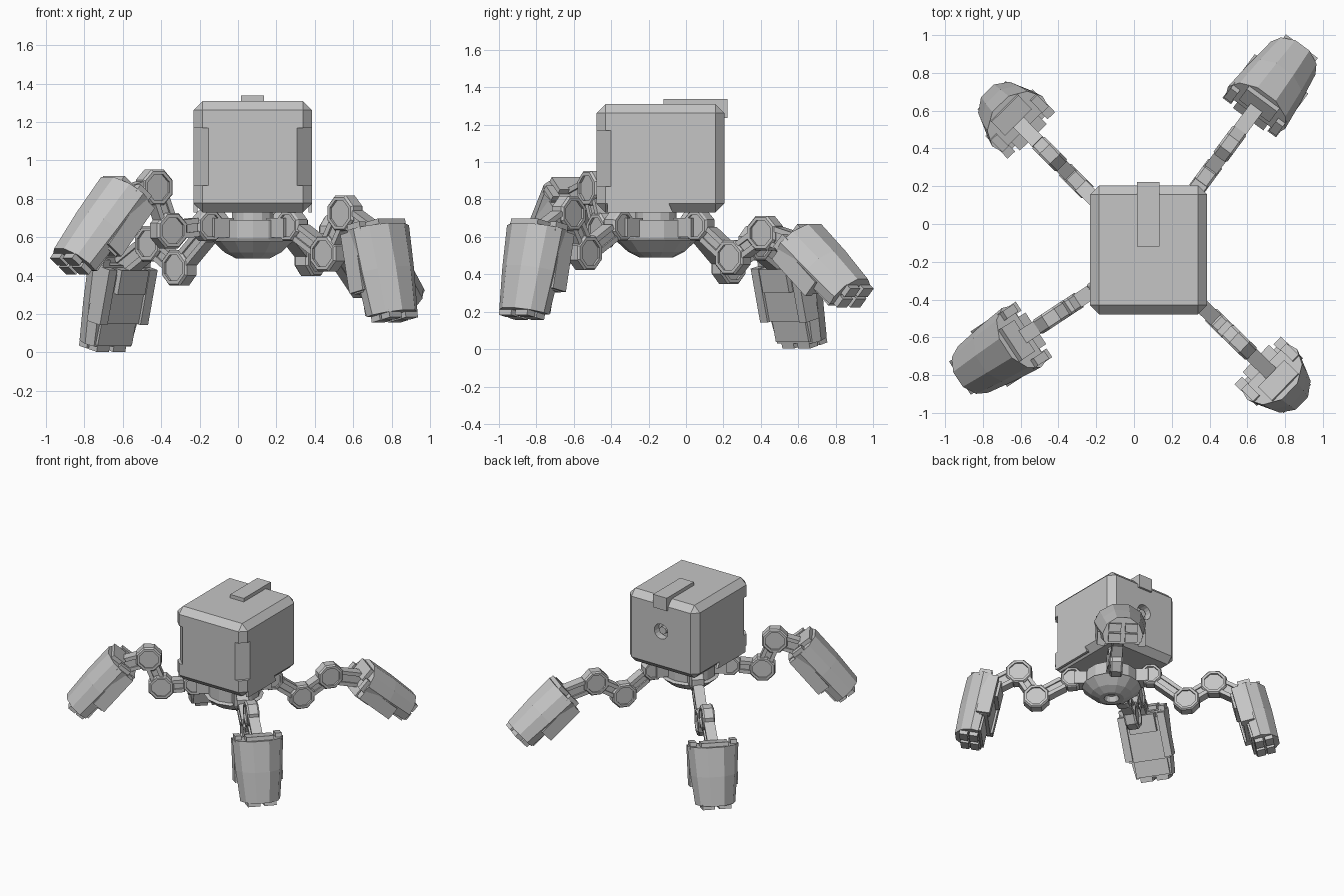
import bpy, bmesh, math
from mathutils import Matrix, Vector

if "Cube" in bpy.data.objects:
    bpy.data.objects.remove(bpy.data.objects["Cube"])

grey = bpy.data.materials.new("plain_grey")
grey.use_nodes = True
grey.diffuse_color = (0.56, 0.56, 0.56, 1)
grey.node_tree.nodes["Principled BSDF"].inputs["Base Color"].default_value = (0.56, 0.56, 0.56, 1)

CX, CY = 0.077, -0.16   # hub axis


def make(name, bm, matrix=Matrix()):
    bmesh.ops.transform(bm, matrix=matrix, verts=bm.verts)
    bmesh.ops.recalc_face_normals(bm, faces=bm.faces)
    mesh = bpy.data.meshes.new(name)
    bm.to_mesh(mesh)
    bm.free()
    mesh.materials.append(grey)
    ob = bpy.data.objects.new(name, mesh)
    bpy.context.scene.collection.objects.link(ob)
    return ob


def box(name, lo, hi, matrix=Matrix(), bevel=0):
    bm = bmesh.new()
    lo, hi = Vector(lo), Vector(hi)
    bmesh.ops.create_cube(bm, size=1)
    for v in bm.verts:
        v.co = (lo + hi) / 2 + v.co * (hi - lo)
    if bevel:
        bmesh.ops.bevel(bm, geom=bm.edges[:], offset=bevel, segments=1, affect='EDGES')
    return make(name, bm, matrix)


def loft(name, rings, matrix=Matrix()):
    bm = bmesh.new()
    loops = [[bm.verts.new(p) for p in ring] for ring in rings]
    for a, b in zip(loops, loops[1:]):
        for i in range(len(a)):
            j = (i + 1) % len(a)
            bm.faces.new((a[i], a[j], b[j], b[i]))
    bm.faces.new(loops[0])
    bm.faces.new(loops[-1])
    return make(name, bm, matrix)


def lathe(name, profile, sides, matrix=Matrix()):
    turn = [math.tau * (i + 0.5) / sides for i in range(sides)]
    return loft(name, [[(r * math.cos(a), r * math.sin(a), z) for a in turn]
                       for r, z in profile], matrix)


def carve(target, cutter):
    mod = target.modifiers.new("cut", 'BOOLEAN')
    mod.operation = 'DIFFERENCE'
    mod.solver = 'EXACT'
    mod.object = cutter
    bpy.context.view_layer.objects.active = target
    bpy.ops.object.modifier_apply(modifier=mod.name)
    bpy.data.objects.remove(cutter)


# Head: chamfered block, recessed front corners, round socket in the back
head = box("head", (-0.232, -0.478, 0.73), (0.386, 0.205, 1.31), bevel=0.048)
for x in (-0.232, 0.386):
    turn = Matrix.Translation((x, -0.478, 1.02)) @ Matrix.Rotation(math.pi / 4, 4, 'Z')
    carve(head, box("corner_cutter", (-0.055, -0.055, -0.15), (0.055, 0.055, 0.15), turn))
back = Matrix.Translation((CX, 0.205, 1.05)) @ Matrix.Rotation(-math.pi / 2, 4, 'X')
carve(head, lathe("socket_cutter", [(0.06, -0.06), (0.06, 0.05)], 16, back))
lathe("socket_pin", [(0.03, -0.07), (0.03, -0.02)], 12, back)

# Strap over the top and down the back
box("top_strap", (0.015, -0.12, 1.3), (0.135, 0.222, 1.338))
box("strap_hook", (0.015, 0.16, 1.235), (0.135, 0.222, 1.33))

# Trapezoid cheek plates filling the lower side chamfers
for side, x in (("right", -0.232), ("left", 0.366)):
    outline = ((-0.42, 0.73), (-0.07, 0.73), (-0.11, 0.82), (-0.42, 0.82))
    loft(side + "_cheek", [[(px, y, z) for y, z in outline] for px in (x, x + 0.02)])

# Hub below the head
lathe("hub", [(0.04, 0.53), (0.055, 0.49), (0.09, 0.49), (0.15, 0.52), (0.215, 0.58),
              (0.19, 0.59), (0.19, 0.69), (0.11, 0.69), (0.11, 0.74)],
      14, Matrix.Translation((CX, CY, 0)))


def joint(name, p, radius, width, matrix):
    """Eight-sided drum across the leg, with recessed caps."""
    h = width / 2
    rim = radius * 0.72
    m = matrix @ Matrix.Translation((p[0], 0, p[1])) @ Matrix.Rotation(math.pi / 2, 4, 'X')
    lathe(name, [(rim, 0.014 - h), (rim, -h), (radius * 0.9, -h), (radius, 0.012 - h),
                 (radius, h - 0.012), (radius * 0.9, h), (rim, h), (rim, h - 0.014)], 8, m)


def link(name, a, b, matrix, width=0.054, height=0.085):
    """Bar with raised edge rails between two joints."""
    d = Vector((b[0] - a[0], 0, b[1] - a[1]))
    length = d.length
    d.normalize()
    up = Vector((-d.z, 0, d.x))
    frame = Matrix((d, (0, 1, 0), up)).transposed().to_4x4()
    m = matrix @ Matrix.Translation((a[0], 0, a[1])) @ frame
    w, h = width / 2, height / 2
    box(name, (0, -w, -h), (length, w, h), m)
    for s, tag in ((-1, "lower"), (1, "upper")):
        z = s * (h - 0.008)
        box(name + "_" + tag + "_rail", (0.075, -w - 0.012, z - 0.014),
            (length - 0.075, w + 0.012, z + 0.014), m)


def foot(name, top, tip, matrix):
    """Faceted shin shell: x outward, y across, z from the tip up."""
    d = Vector((top[0] - tip[0], 0, top[1] - tip[1]))
    length = d.length
    d.normalize()
    out = Vector((d.z, 0, -d.x))
    frame = Matrix((out, (0, 1, 0), d)).transposed().to_4x4()
    m = matrix @ Matrix.Translation((tip[0], 0, tip[1])) @ frame

    half = [(-0.08, 0.172), (-0.02, 0.188), (0.06, 0.15), (0.115, 0.06)]
    section = half + [(x, -y) for x, y in reversed(half)]
    levels = ((0.03, 0.78, 0.92), (length * 0.5, 0.91, 1.0), (length - 0.03, 1.0, 0.98))
    loft(name + "_shell", [[(x * sx, y * sy, z) for x, y in section]
                           for z, sy, sx in levels], m)
    # raised rim between the notches
    box(name + "_rim_middle", (-0.02, -0.1, length - 0.04), (0.085, 0.1, length), m)
    for s in (-1, 1):
        y0, y1 = sorted((s * 0.125, s * 0.172))
        box(name + "_rim_side", (-0.075, y0, length - 0.05), (0.015, y1, length), m)
        # side guard, ending above the tip
        y0, y1 = sorted((s * 0.12, s * 0.176))
        box(name + "_side_guard", (-0.13, y0, length * 0.32), (-0.03, y1, length - 0.04), m)
        # split toe blocks
        y0, y1 = sorted((s * 0.015, s * 0.105))
        box(name + "_outer_toe", (0.005, y0, 0), (0.065, y1, 0.06), m)
        box(name + "_inner_toe", (-0.07, y0, 0), (-0.008, y1, 0.06), m)
    # stepped plates on the inner side: depth, half width, bottom, top
    for x, w, low, high in ((-0.115, 0.155, 0.16, length - 0.07),
                            (-0.145, 0.1, length - 0.17, length - 0.04),
                            (-0.09, 0.125, 0.04, 0.2)):
        box(name + "_calf_plate", (x, -w, low), (-0.05, w, high), m)


# Legs: heading in degrees, then lower joint, upper joint, foot top, foot tip as (reach, height)
legs = {
    "front_left": (-44.2, (0.545, 0.515), (0.67, 0.725), (0.925, 0.68), (1.035, 0.17)),
    "back_left": (53.6, (0.51, 0.49), (0.725, 0.62), (0.955, 0.605), (1.325, 0.275)),
    "front_right": (213.3, (0.525, 0.635), (0.615, 0.86), (0.80, 0.865), (1.145, 0.45)),
    "back_right": (134.6, (0.545, 0.44), (0.745, 0.565), (1.0, 0.5), (1.12, 0.02)),
}
for name, (heading, lower, upper, top, tip) in legs.items():
    m = Matrix.Translation((CX, CY, 0)) @ Matrix.Rotation(math.radians(heading), 4, 'Z')
    hip = (0.285, 0.66)
    box(name + "_hip_mount", (0.15, -0.05, 0.6), (0.27, 0.05, 0.7), m)
    joint(name + "_hip", hip, 0.085, 0.09, m)
    link(name + "_thigh", hip, lower, m)
    joint(name + "_lower_joint", lower, 0.1, 0.09, m)
    link(name + "_shank", lower, upper, m)
    joint(name + "_upper_joint", upper, 0.1, 0.09, m)
    ankle = (top[0] + 0.2 * (tip[0] - top[0]), top[1] + 0.2 * (tip[1] - top[1]))
    link(name + "_ankle", upper, ankle, m, height=0.1)
    foot(name + "_foot", top, tip, m)
